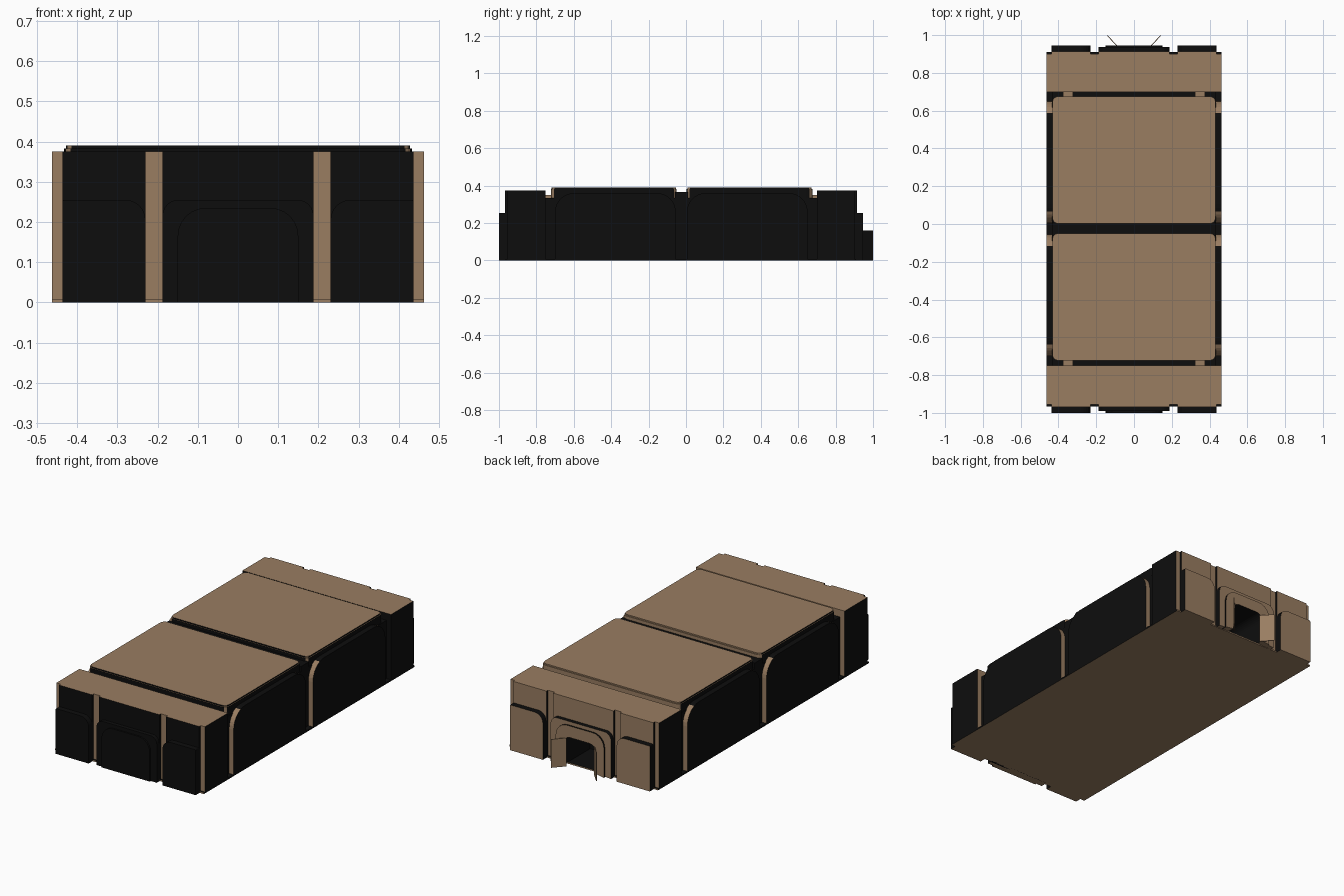
import bpy, bmesh, math
from mathutils import Vector

if "Cube" in bpy.data.objects:
    bpy.data.objects.remove(bpy.data.objects["Cube"])


def material(name, rgb):
    m = bpy.data.materials.new(name)
    m.diffuse_color = (*rgb, 1)
    m.use_nodes = True
    m.node_tree.nodes["Principled BSDF"].inputs["Base Color"].default_value = m.diffuse_color
    return m


BROWN = material("tan_brown", (0.32, 0.205, 0.12))
BLACK = material("near_black", (0.004, 0.004, 0.004))


def outline(u0, u1, v0, v1, bl=0, tl=0, tr=0, br=0, steps=6):
    """Rectangle with an individual radius per corner, starting bottom left, going up."""
    pts = []
    for u, v, su, sv, r, start in ((u0, v0, 1, 1, bl, 270), (u0, v1, 1, -1, tl, 180),
                                   (u1, v1, -1, -1, tr, 90), (u1, v0, -1, 1, br, 0)):
        if r == 0:
            pts.append((u, v))
            continue
        for i in range(steps + 1):
            a = math.radians(start - 90 * i / steps)
            pts.append((u + su * r + r * math.cos(a), v + sv * r + r * math.sin(a)))
    return pts


def prism(name, pts, axis, a, b, dark):
    """Extrude an outline along an axis; dark(normal, centre) picks the black faces."""
    place = {'x': lambda u, v, w: (w, u, v),
             'y': lambda u, v, w: (u, w, v),
             'z': lambda u, v, w: (u, v, w)}[axis]
    bm = bmesh.new()
    lo = [bm.verts.new(place(u, v, a)) for u, v in pts]
    hi = [bm.verts.new(place(u, v, b)) for u, v in pts]
    bm.faces.new(lo)
    bm.faces.new(hi)
    n = len(pts)
    for i in range(n):
        j = (i + 1) % n
        bm.faces.new((lo[i], lo[j], hi[j], hi[i]))
    bmesh.ops.recalc_face_normals(bm, faces=bm.faces)
    bm.normal_update()
    for f in bm.faces:
        f.material_index = int(bool(dark(f.normal, f.calc_center_median())))
    me = bpy.data.meshes.new(name)
    bm.to_mesh(me)
    bm.free()
    me.materials.append(BROWN)
    me.materials.append(BLACK)
    ob = bpy.data.objects.new(name, me)
    bpy.context.collection.objects.link(ob)
    return ob


# Colour rules by face direction
def side_front(n, c):
    return abs(n.x) > 0.9 or n.y < -0.9


def side_front_top(n, c):
    return side_front(n, c) or n.z > 0.3


def side_top(n, c):
    return abs(n.x) > 0.9 or n.z > 0.9


def all_but_floor(n, c):
    return n.z > -0.5


def doorway(n, c):
    return side_front(n, c) or (abs(c.x) < 0.11 and c.z < 0.18 and abs(n.y) < 0.5)


door = outline(-0.1, 0.1, 0.008, 0.17, tl=0.04, tr=0.04)


def with_door(pts):
    return pts + [(u, max(v, 0)) for u, v in reversed(door)]


# Core, floor and gap bar
prism("core_walls", outline(-0.435, 0.435, -0.75, 0.70), 'z', 0.0, 0.335, all_but_floor)
prism("floor_slab", outline(-0.463, 0.463, -0.965, 0.91), 'z', 0.0, 0.008, side_top)
prism("roof_gap_bar", outline(-0.435, 0.435, -0.06, 0.01), 'z', 0.33, 0.365, all_but_floor)

# End blocks, the rear one with a doorway
prism("front_block", outline(-0.463, 0.463, 0, 0.375), 'y', -0.955, -0.75,
      lambda n, c: abs(n.x) > 0.9)
prism("rear_block", with_door(outline(-0.463, 0.463, 0.008, 0.375)), 'y', 0.70, 0.90, doorway)
prism("doorway_back", outline(-0.12, 0.12, 0.008, 0.2), 'y', 0.703, 0.71, all_but_floor)

# Roof panels with rounded corners
for label, y0, y1 in (("front", -0.722, -0.05), ("rear", 0.003, 0.675)):
    r = 0.03
    prism(label + "_roof_base", outline(-0.432, 0.432, y0, y1, r, r, r, r), 'z', 0.33, 0.383, side_front)
    r = 0.028
    prism(label + "_roof_panel", outline(-0.428, 0.428, y0 + 0.004, y1 - 0.004, r, r, r, r),
          'z', 0.383, 0.39, side_front)

# Small roof clips between roof panels and end blocks
for s in (-1, 1):
    for y0, y1 in ((-0.75, -0.715), (0.67, 0.70)):
        prism("roof_clip", outline(s * 0.35 - 0.027, s * 0.35 + 0.027, y0, y1), 'z', 0.32, 0.35,
              lambda n, c: False)

# Arched side panels
for s in (-1, 1):
    for y0, y1 in ((-0.70, -0.055), (0.005, 0.65)):
        prism("side_panel", outline(y0, y1, 0, 0.36, tl=0.1, tr=0.1, steps=8), 'x',
              s * 0.43, s * 0.463, side_top)

# Layered cladding on both ends: upper plates, lower arched panels, centre arch
for label, d, base in (("front", -1, -0.95), ("rear", 1, 0.895)):
    plate, panel, arch = base + d * 0.019, base + d * 0.05, base + d * 0.041
    for s in (-1, 1):
        u0, u1 = sorted((s * 0.23, s * 0.436))
        prism(label + "_outer_plate", outline(u0, u1, 0, 0.375), 'y', base, plate, side_front)
        rl, rr = (0.05, 0.004) if s > 0 else (0.004, 0.05)
        prism(label + "_outer_panel", outline(u0, u1, 0, 0.255, tl=rl, tr=rr), 'y', base, panel,
              side_front_top)
    mid_plate = outline(-0.188, 0.188, 0.0, 0.375)
    mid_panel = outline(-0.188, 0.188, 0.0, 0.255, tl=0.04, tr=0.04)
    mid_arch = outline(-0.15, 0.15, 0.0, 0.235, tl=0.07, tr=0.07)
    rule = side_front_top
    if d > 0:
        mid_plate, mid_panel, mid_arch = map(with_door, (mid_plate, mid_panel, mid_arch))
        rule = lambda n, c: doorway(n, c) or n.z > 0.3
    prism(label + "_centre_plate", mid_plate, 'y', base, plate, doorway)
    prism(label + "_centre_panel", mid_panel, 'y', base, arch, rule)
    prism(label + "_door_frame", mid_arch, 'y', base, panel, rule)

# Open door leaves at the rear
for s in (-1, 1):
    t = 0.003
    leaf = [(s * 0.085, 0.94), (s * 0.14, 1.0), (s * (0.14 + t), 1.0 - t), (s * (0.085 + t), 0.94 - t)]
    prism("door_leaf", leaf, 'z', 0.0, 0.16, lambda n, c, s=s: n.x * s > 0.5 and n.y < 0)
